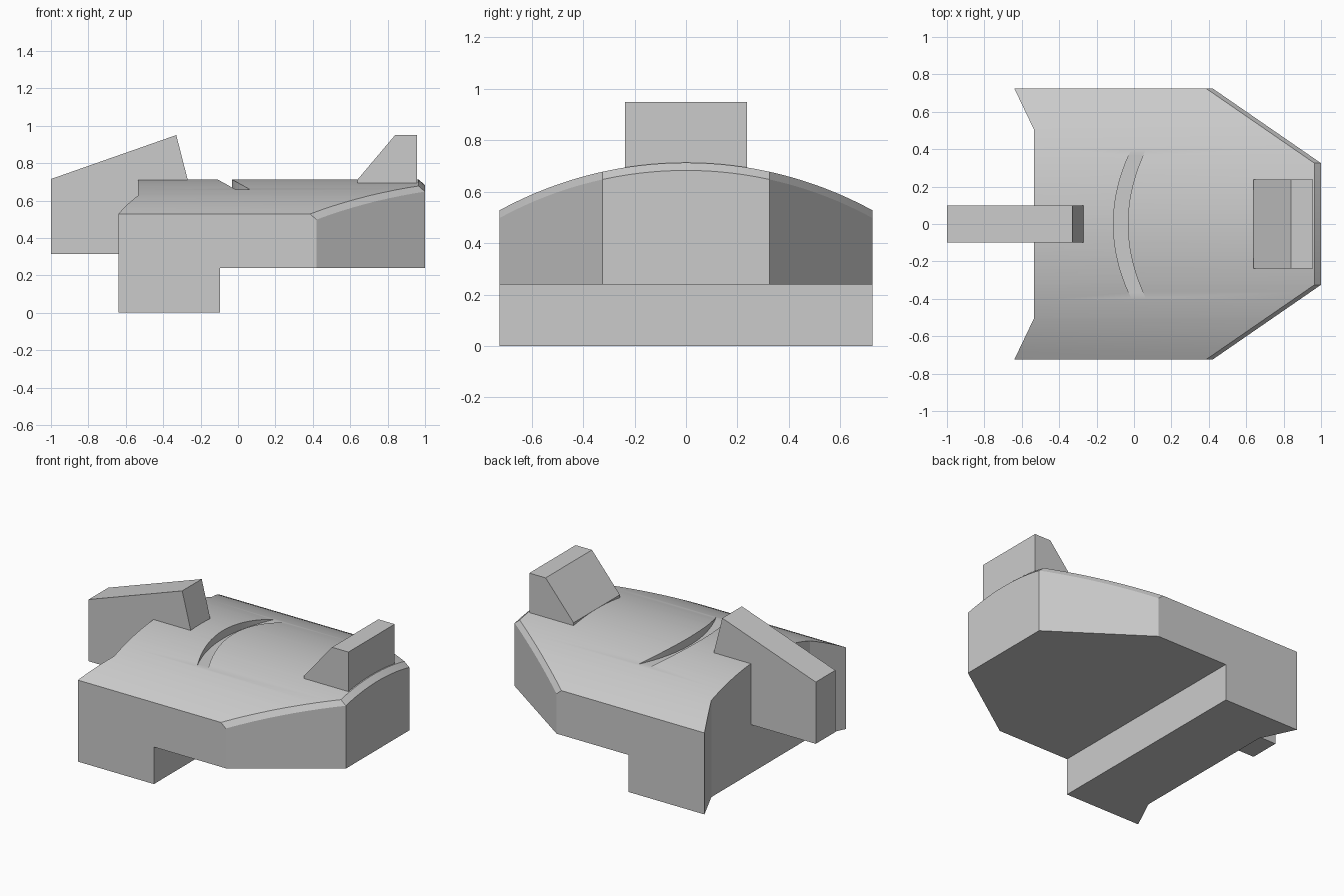
import bpy, bmesh, math

if "Cube" in bpy.data.objects:
    bpy.data.objects.remove(bpy.data.objects["Cube"])

grey = bpy.data.materials.new("light_grey")
grey.use_nodes = True
grey.diffuse_color = (0.6, 0.6, 0.6, 1)
grey.node_tree.nodes["Principled BSDF"].inputs["Base Color"].default_value = (0.6, 0.6, 0.6, 1)


def loft(name, rings):
    """Skin matching closed rings into a capped solid."""
    bm = bmesh.new()
    rows = [[bm.verts.new(p) for p in ring] for ring in rings]
    n = len(rows[0])
    for a, b in zip(rows, rows[1:]):
        for i in range(n):
            j = (i + 1) % n
            bm.faces.new((a[i], a[j], b[j], b[i]))
    bm.faces.new(rows[0])
    bm.faces.new(rows[-1])
    bmesh.ops.recalc_face_normals(bm, faces=bm.faces)
    mesh = bpy.data.meshes.new(name)
    bm.to_mesh(mesh)
    bm.free()
    mesh.materials.append(grey)
    ob = bpy.data.objects.new(name, mesh)
    bpy.context.collection.objects.link(ob)
    return ob


def slab(name, profile, half_width):
    """Extrude an x-z profile across y."""
    return loft(name, [[(x, y, z) for x, z in profile] for y in (-half_width, half_width)])


# Main dimensions
HALF, CREST, DROP = 0.725, 0.713, 0.185
RADIUS = (HALF ** 2 + DROP ** 2) / (2 * DROP)
NOSE, BACK = 0.325, 0.505
CHAMFER = 0.035


def section(y):
    """Stepped side section of the body at a given y."""
    a = abs(y)
    front = 1 - 0.58 * max(0, a - NOSE) / (HALF - NOSE)
    rear = -0.535 - 0.105 * max(0, a - BACK) / (HALF - BACK)
    top = CREST - RADIUS + math.sqrt(RADIUS ** 2 - y * y)
    outline = [(rear, top), (front - CHAMFER, top), (front, top - 0.03), (front, 0.24),
               (-0.095, 0.24), (-0.095, 0), (rear, 0)]
    return [(x, y, z) for x, z in outline]


# Body: arched top, tapered chamfered nose, stepped underside
steps = 32
ys = sorted({-HALF + 2 * HALF * i / steps for i in range(steps + 1)}
            | {-NOSE, NOSE, -BACK, BACK})
body = loft("body", [section(y) for y in ys])

# Curved groove with a flat floor
rings = []
for i in range(25):
    t = i / 12 - 1
    x, y = -0.11 + 0.097 * t * t, 0.4 * t
    rings.append([(x, y, 0.66), (x + 0.077, y, 0.66), (x + 0.077, y, 1), (x, y, 1)])
cutter = loft("groove_cutter", rings)
cutter.hide_render = True
cut = body.modifiers.new("groove", 'BOOLEAN')
cut.operation = 'DIFFERENCE'
cut.solver = 'EXACT'
cut.object = cutter
bpy.context.view_layer.objects.active = body
body.select_set(True)
bpy.ops.object.modifier_apply(modifier="groove")
bpy.data.objects.remove(cutter)
bpy.ops.object.shade_smooth_by_angle(angle=math.radians(20))

# Upright tail fin and wedge-shaped front stop
slab("tail_fin", [(-1, 0.315), (-1, 0.715), (-0.33, 0.95), (-0.27, 0.715),
                  (-0.27, 0.5), (-0.45, 0.315)], 0.1)
slab("front_stop", [(0.64, 0.6), (0.64, 0.713), (0.84, 0.95), (0.957, 0.95),
                    (0.957, 0.6)], 0.237)
